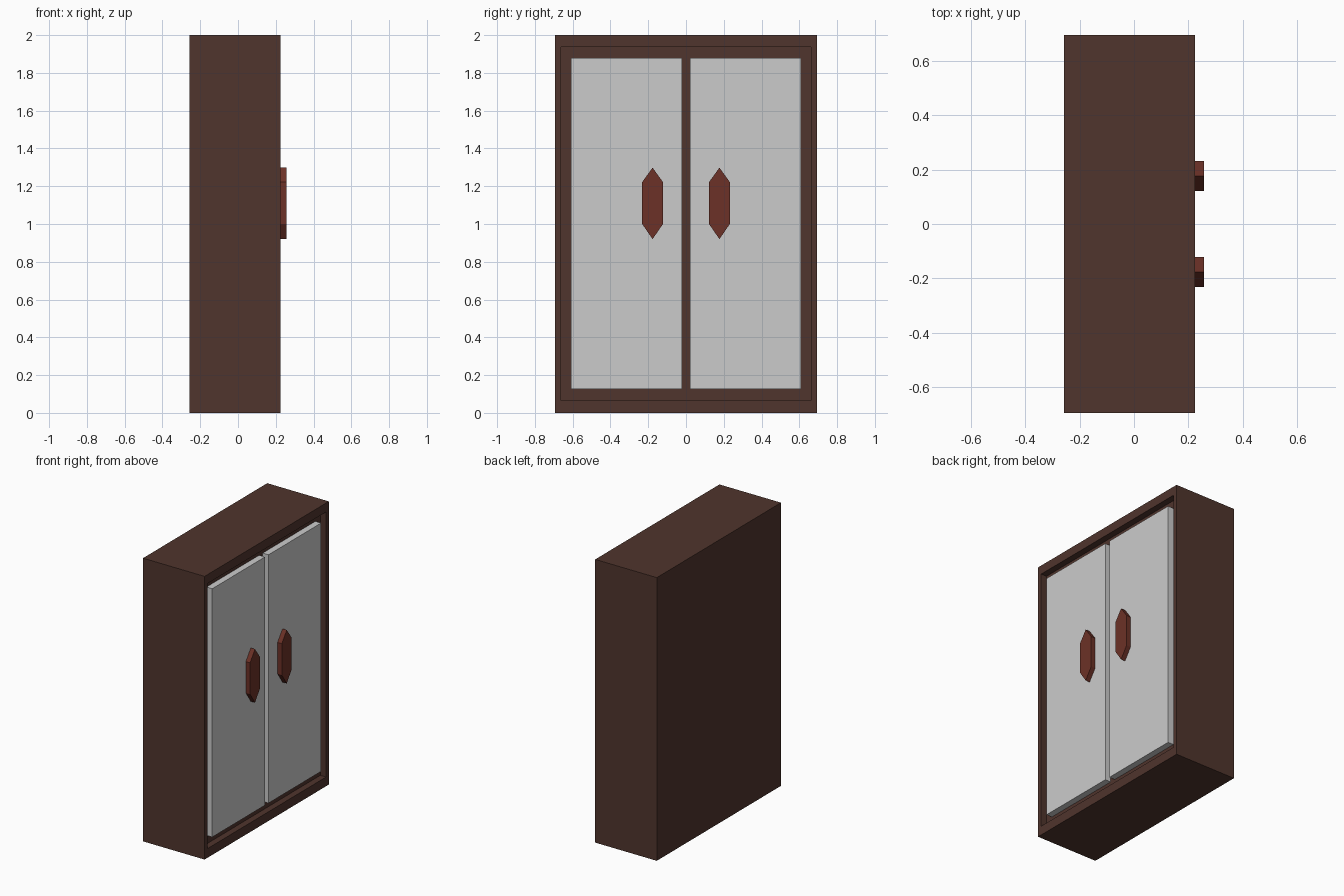
import bpy, bmesh
from mathutils import Vector

if "Cube" in bpy.data.objects:
    bpy.data.objects.remove(bpy.data.objects["Cube"])

BACK, FRONT = -0.257, 0.224
RECESS = 0.045


def material(name, color):
    m = bpy.data.materials.new(name)
    m.diffuse_color = (*color, 1)
    m.use_nodes = True
    m.node_tree.nodes["Principled BSDF"].inputs["Base Color"].default_value = m.diffuse_color
    return m


def finish(bm, name, mat=None):
    bmesh.ops.recalc_face_normals(bm, faces=bm.faces)
    me = bpy.data.meshes.new(name)
    bm.to_mesh(me)
    bm.free()
    ob = bpy.data.objects.new(name, me)
    bpy.context.collection.objects.link(ob)
    if mat:
        me.materials.append(mat)
    return ob


def box(lo, hi):
    bm = bmesh.new()
    bmesh.ops.create_cube(bm, size=1)
    lo, hi = Vector(lo), Vector(hi)
    bmesh.ops.scale(bm, vec=hi - lo, verts=bm.verts)
    bmesh.ops.translate(bm, vec=(lo + hi) / 2, verts=bm.verts)
    return bm


dark_wood = material("dark_wood", (0.08, 0.035, 0.026))
red_wood = material("red_wood", (0.15, 0.031, 0.02))

# Cabinet body: box with a shallow recess in the door side
bm = box((BACK, -0.693, 0), (FRONT, 0.693, 2))
bm.faces.ensure_lookup_table()
face = max(bm.faces, key=lambda f: f.calc_center_median().x)
bmesh.ops.inset_region(bm, faces=[face], thickness=0.043)
for v in face.verts:
    v.co.z = 0.065 if v.co.z < 1 else 1.937
new = bmesh.ops.extrude_discrete_faces(bm, faces=[face])["faces"][0]
bmesh.ops.translate(bm, vec=(-RECESS, 0, 0), verts=new.verts)
finish(bm, "cabinet_body", dark_wood)

# Doors and six-sided handles, one of each per side
for side, s in (("left", -1), ("right", 1)):
    y0, y1 = sorted((s * 0.02, s * 0.608))
    finish(box((FRONT - RECESS, y0, 0.126), (FRONT, y1, 1.88)), side + "_door")

    bm = bmesh.new()
    profile = [(0, 0.92), (0.055, 1.0), (0.055, 1.222),
               (0, 1.298), (-0.055, 1.222), (-0.055, 1.0)]
    f = bm.faces.new([bm.verts.new((FRONT, s * 0.177 + y, z)) for y, z in profile])
    ext = bmesh.ops.extrude_face_region(bm, geom=[f], use_keep_orig=True)["geom"]
    bmesh.ops.translate(bm, vec=(0.033, 0, 0),
                        verts=[g for g in ext if isinstance(g, bmesh.types.BMVert)])
    finish(bm, side + "_handle", red_wood)
